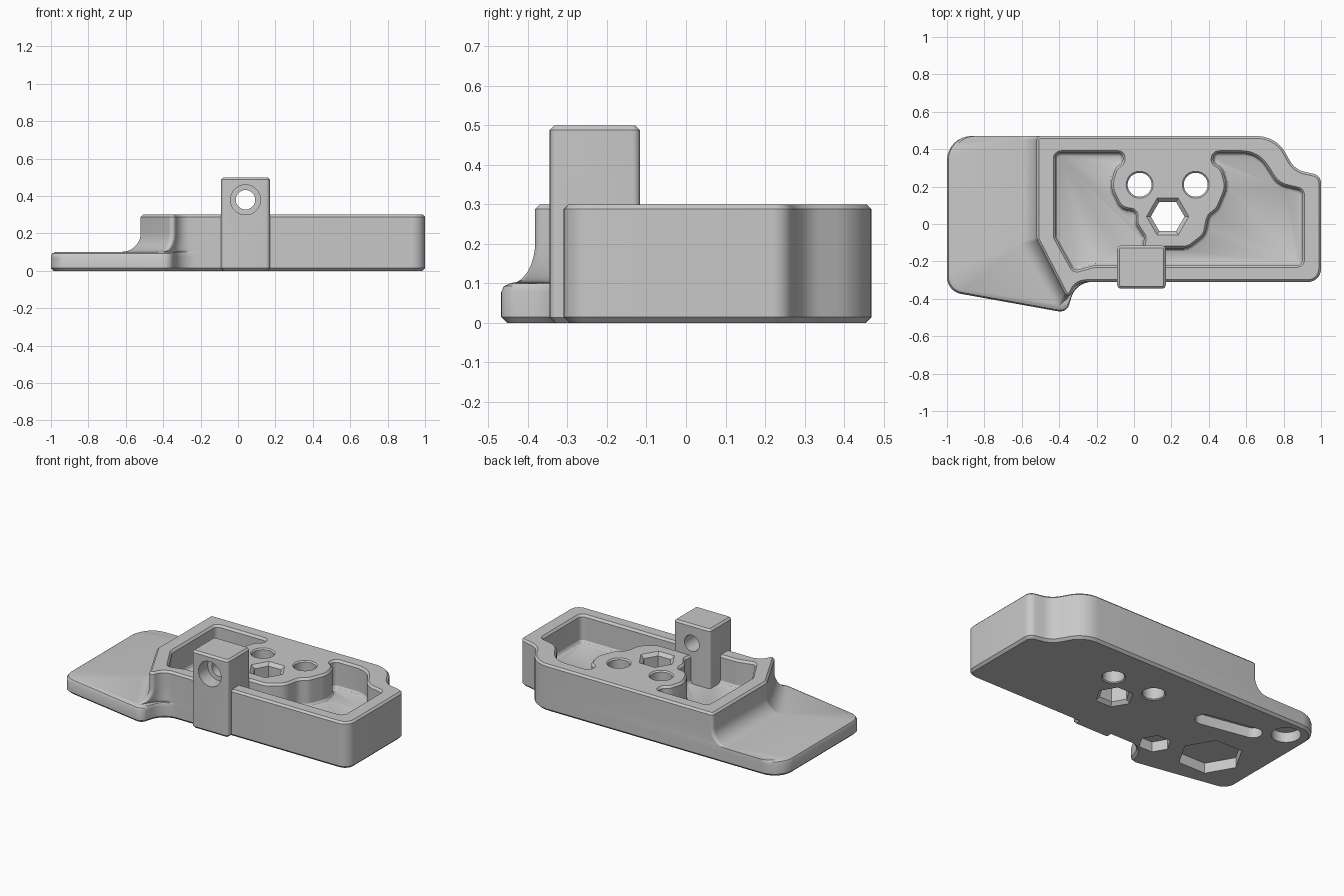
import bpy
import bmesh
from math import cos, sin, pi, radians
from mathutils import Vector, Matrix

cube = bpy.data.objects.get("Cube")
if cube:
    bpy.data.objects.remove(cube, do_unlink=True)

# One plain grey for the whole part
grey = bpy.data.materials.new("plain_grey")
grey.use_nodes = True
grey.diffuse_color = (0.58, 0.58, 0.58, 1)
grey.node_tree.nodes["Principled BSDF"].inputs["Base Color"].default_value = grey.diffuse_color


def rounded(corners, steps=8):
    """Turn (x, y, radius) corners into an outline with arc corners."""
    outline = []
    for i, (x, y, r) in enumerate(corners):
        here = Vector((x, y))
        before = Vector(corners[i - 1][:2]) - here
        after = Vector(corners[(i + 1) % len(corners)][:2]) - here
        u, v = before.normalized(), after.normalized()
        half = u.angle(v) / 2
        reach = min(r * cos(half) / sin(half), before.length * 0.49, after.length * 0.49)
        radius = reach * sin(half) / cos(half)
        middle = here + (u + v).normalized() * radius / sin(half)
        start, end = here + u * reach - middle, here + v * reach - middle
        sweep = start.angle(end)
        if start.x * end.y < start.y * end.x:
            sweep = -sweep
        for k in range(steps + 1):
            a = sweep * k / steps
            outline.append(middle + Vector((start.x * cos(a) - start.y * sin(a),
                                            start.x * sin(a) + start.y * cos(a))))
    return outline


def regular(x, y, radius, sides=40):
    return [Vector((x + radius * cos(2 * pi * k / sides), y + radius * sin(2 * pi * k / sides)))
            for k in range(sides)]


def inset(outline, amount):
    """Move every edge of a counter-clockwise outline inward."""
    result = []
    for i, p in enumerate(outline):
        a = (p - outline[i - 1]).normalized()
        b = (outline[(i + 1) % len(outline)] - p).normalized()
        na, nb = Vector((-a.y, a.x)), Vector((-b.y, b.x))
        result.append(p + (na + nb) * amount / (1 + na.dot(nb)))
    return result


def loft(name, rings):
    """Skin a list of (height, outline) rings into a closed solid."""
    bm = bmesh.new()
    loops = [[bm.verts.new((p.x, p.y, z)) for p in outline] for z, outline in rings]
    for low, high in zip(loops, loops[1:]):
        for i in range(len(low)):
            bm.faces.new((low[i - 1], low[i], high[i], high[i - 1]))
    bm.faces.new(loops[0][::-1])
    bm.faces.new(loops[-1])
    mesh = bpy.data.meshes.new(name)
    bm.to_mesh(mesh)
    bm.free()
    mesh.materials.append(grey)
    obj = bpy.data.objects.new(name, mesh)
    bpy.context.collection.objects.link(obj)
    return obj


def stepped(name, outline, profile):
    return loft(name, [(z, inset(outline, d)) for z, d in profile])


def combine(target, other, operation):
    mod = target.modifiers.new("combine", "BOOLEAN")
    mod.operation = operation
    mod.solver = "MANIFOLD"
    mod.object = other
    bpy.context.view_layer.objects.active = target
    bpy.ops.object.modifier_apply(modifier=mod.name)
    bpy.data.objects.remove(other, do_unlink=True)


# Edge shared by the thin tongue and the raised body, front to back
shared = [(-0.31, -0.31, 0.12), (1, -0.31, 0.07), (1, 0.26, 0.05),
          (0.86, 0.29, 0.12), (0.76, 0.47, 0.2)]


def tongue_edge(shrink):
    return rounded([(-1 + shrink, -0.36 + shrink, 0.09), (-0.36, -0.475 + shrink, 0.05)]
                   + shared + [(-1 + shrink, 0.47, 0.13)])


def body_edge(flare):
    return rounded([(-0.52 - flare, -0.08 - flare * 0.27, 0.03),
                    (-0.35 - flare * 0.6, -0.41 - flare * 0.45, 0.02)]
                   + shared + [(-0.52 - flare, 0.47, 0.02)])


# Tongue and body in one skin, joined by a cove
cove = 0.1
rings = [(0, inset(tongue_edge(0), 0.015)), (0.015, tongue_edge(0)), (0.078, tongue_edge(0)),
         (0.093, tongue_edge(0.007)), (0.1, tongue_edge(0.022))]
for k in range(9):
    angle = pi / 2 * k / 8
    rings.append((0.102 + cove * (1 - cos(angle)), body_edge(cove * (1 - sin(angle)))))
rings += [(0.288, body_edge(0)), (0.3, inset(body_edge(0), 0.012))]
tray = loft("tray", rings)

# Two pockets on either side of the central boss
left_pocket = [(-0.42, 0.38, 0.03), (-0.42, -0.07, 0.04), (-0.32, -0.25, 0.03),
               (-0.21, -0.22, 0.1), (0.03, -0.22, 0.03), (0.055, -0.07, 0.03),
               (0.01, 0, 0.05), (0.01, 0.07, 0.03), (-0.07, 0.08, 0.08),
               (-0.13, 0.2, 0.12), (-0.1, 0.3, 0.08), (-0.06, 0.33, 0.03),
               (-0.06, 0.38, 0.03)]
right_pocket = [(0.9, -0.22, 0.03), (0.9, 0.18, 0.03), (0.77, 0.21, 0.12),
                (0.66, 0.38, 0.15), (0.43, 0.38, 0.03), (0.42, 0.33, 0.03),
                (0.47, 0.3, 0.08), (0.5, 0.2, 0.12), (0.45, 0.08, 0.08),
                (0.4, 0.04, 0.06), (0.38, -0.06, 0.08), (0.29, -0.13, 0.08),
                (0.13, -0.13, 0.03), (0.13, -0.22, 0.03)]
# The right pocket is listed clockwise from its far corner round the boss
pocket_profile = [(0.12, 0.018), (0.125, 0.008), (0.138, 0), (0.286, 0), (0.31, -0.02)]
for corners in (left_pocket, right_pocket):
    combine(tray, stepped("pocket_cutter", rounded(corners), pocket_profile), "DIFFERENCE")

# Upright lug on the front edge, cross-drilled and counterbored
lug_edge = rounded([(-0.09, -0.345, 0.02), (0.17, -0.345, 0.02),
                    (0.17, -0.116, 0.02), (-0.09, -0.116, 0.02)], 5)
lug = stepped("lug", lug_edge, [(0, 0.014), (0.014, 0), (0.488, 0), (0.5, 0.012)])
combine(tray, lug, "UNION")
bore = stepped("bore_cutter", regular(0.04, 0.38, 0.052),
               [(0.08, 0), (0.25, 0), (0.251, -0.028), (0.38, -0.028)])
bore.data.transform(Matrix.Rotation(radians(90), 4, "X"))
combine(tray, bore, "DIFFERENCE")

# Two round holes and one hexagonal hole through the boss
through = [(-0.01, -0.016), (0.006, 0), (0.292, 0), (0.31, -0.018)]
for x in (0.03, 0.33):
    combine(tray, stepped("hole_cutter", regular(x, 0.21, 0.064), through), "DIFFERENCE")
hex_profile = [(-0.01, -0.03), (0.02, 0), (0.28, 0), (0.31, -0.03)]
combine(tray, stepped("hex_cutter", regular(0.18, 0.04, 0.09, 6), hex_profile), "DIFFERENCE")

# Shallow recesses under the tongue
direction = Vector((-0.32, 0.06)).normalized()
side = Vector((-direction.y, direction.x))
slot = []
for centre, sign in ((Vector((-0.69, 0.235)), 1), (Vector((-0.38, 0.175)), -1)):
    for k in range(13):
        t = pi * k / 12
        slot.append(centre + sign * 0.055 * (direction * sin(t) - side * cos(t)))
recesses = [slot, regular(-0.85, 0.34, 0.085), regular(-0.68, -0.13, 0.19, 6),
            regular(-0.34, -0.22, 0.095, 6)]
for outline in recesses:
    combine(tray, stepped("recess_cutter", outline, [(-0.01, 0), (0.065, 0)]), "DIFFERENCE")

# Smooth the curved walls and keep the crisp edges
bpy.ops.object.select_all(action="DESELECT")
tray.select_set(True)
bpy.context.view_layer.objects.active = tray
bpy.ops.object.shade_smooth_by_angle(angle=radians(30))
